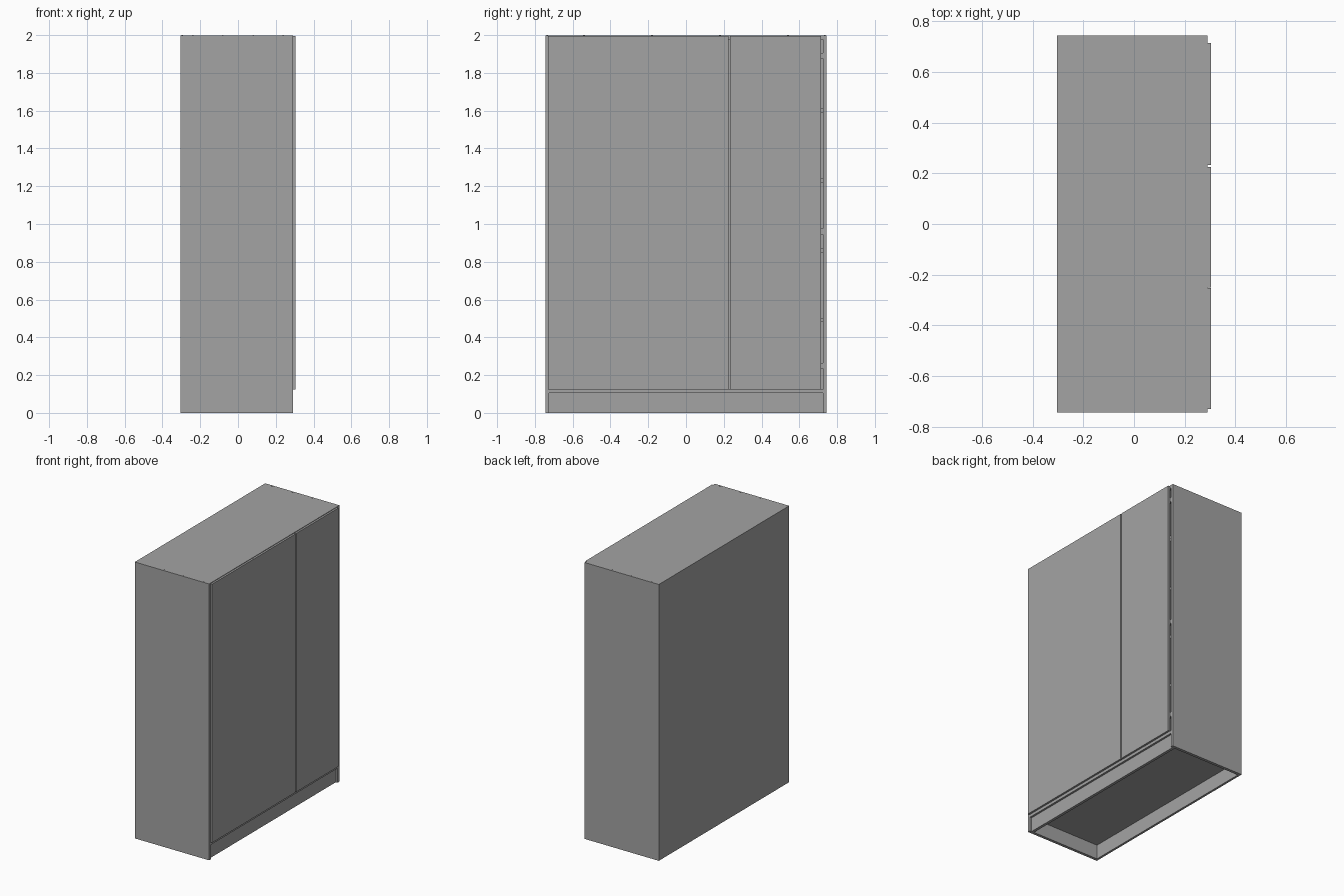
import bpy
import bmesh
from mathutils import Matrix

if "Cube" in bpy.data.objects:
    bpy.data.objects.remove(bpy.data.objects["Cube"], do_unlink=True)

grey = bpy.data.materials.new("warm_grey_board")
grey.use_nodes = True
colour = (0.37, 0.37, 0.37, 1)
grey.diffuse_color = colour
grey.node_tree.nodes["Principled BSDF"].inputs["Base Color"].default_value = colour


def finish(name, bm):
    mesh = bpy.data.meshes.new(name)
    bm.to_mesh(mesh)
    bm.free()
    mesh.materials.append(grey)
    obj = bpy.data.objects.new(name, mesh)
    bpy.context.scene.collection.objects.link(obj)
    return obj


def board(name, x, y, z):
    """Box spanning the given (low, high) ranges."""
    bm = bmesh.new()
    bmesh.ops.create_cube(bm, size=1)
    for v in bm.verts:
        for i, (low, high) in enumerate((x, y, z)):
            v.co[i] = low if v.co[i] < 0 else high
    return finish(name, bm)


# Main dimensions
BACK, FRONT, FACE = -0.304, 0.29, 0.304
HALF, T, TOP = 0.745, 0.021, 1.999
INNER = HALF - T
FLOOR = 0.125

# Carcass
board("side_panel_right", (BACK, FRONT), (-HALF, -INNER), (0, TOP))
board("side_panel_left", (BACK, FRONT), (INNER, HALF), (0, TOP))
board("back_panel", (BACK, BACK + 0.016), (-INNER, INNER), (0, TOP))
board("top_panel", (BACK + 0.016, FRONT), (-INNER, INNER), (TOP - T, TOP))
board("bottom_panel", (BACK + 0.016, FRONT), (-INNER, INNER), (FLOOR - T, FLOOR))
board("plinth", (0.256, 0.276), (-INNER, INNER), (0, FLOOR - T))

# Inner divider and shelves
board("divider", (BACK + 0.016, FRONT - 0.01), (0.218, 0.239), (FLOOR, TOP - T))
for i in range(4):
    z = 0.48 + i * 0.37
    board(f"shelf_{i + 1}", (BACK + 0.016, FRONT - 0.02), (0.239, INNER), (z, z + T))
board("upper_shelf", (BACK + 0.016, FRONT - 0.02), (-INNER, 0.218), (1.65, 1.65 + T))

# Doors: a near-seamless pair and a single one
for name, y in (("door_right", (-0.731, -0.2525)),
                ("door_middle", (-0.2515, 0.225)),
                ("door_left", (0.233, 0.714))):
    board(name, (FRONT, FACE), y, (FLOOR, 1.995))

# Hinges in the slit beside the left door
for i, z in enumerate((0.25, 0.96, 1.89)):
    board(f"hinge_{i + 1}", (FRONT - 0.06, FRONT), (0.7, INNER), (z - 0.015, z + 0.015))

# Flush screw heads along the top edges
bm = bmesh.new()
spots = [(x, s * 0.735) for s in (-1, 1) for x in (-0.24, -0.08, 0.08, 0.24)]
spots += [(BACK + 0.008, y) for y in (-0.54, -0.18, 0.18, 0.54)]
for x, y in spots:
    bmesh.ops.create_cone(bm, cap_ends=True, segments=12, radius1=0.004, radius2=0.004,
                          depth=0.002, matrix=Matrix.Translation((x, y, TOP)))
finish("top_screws", bm)
